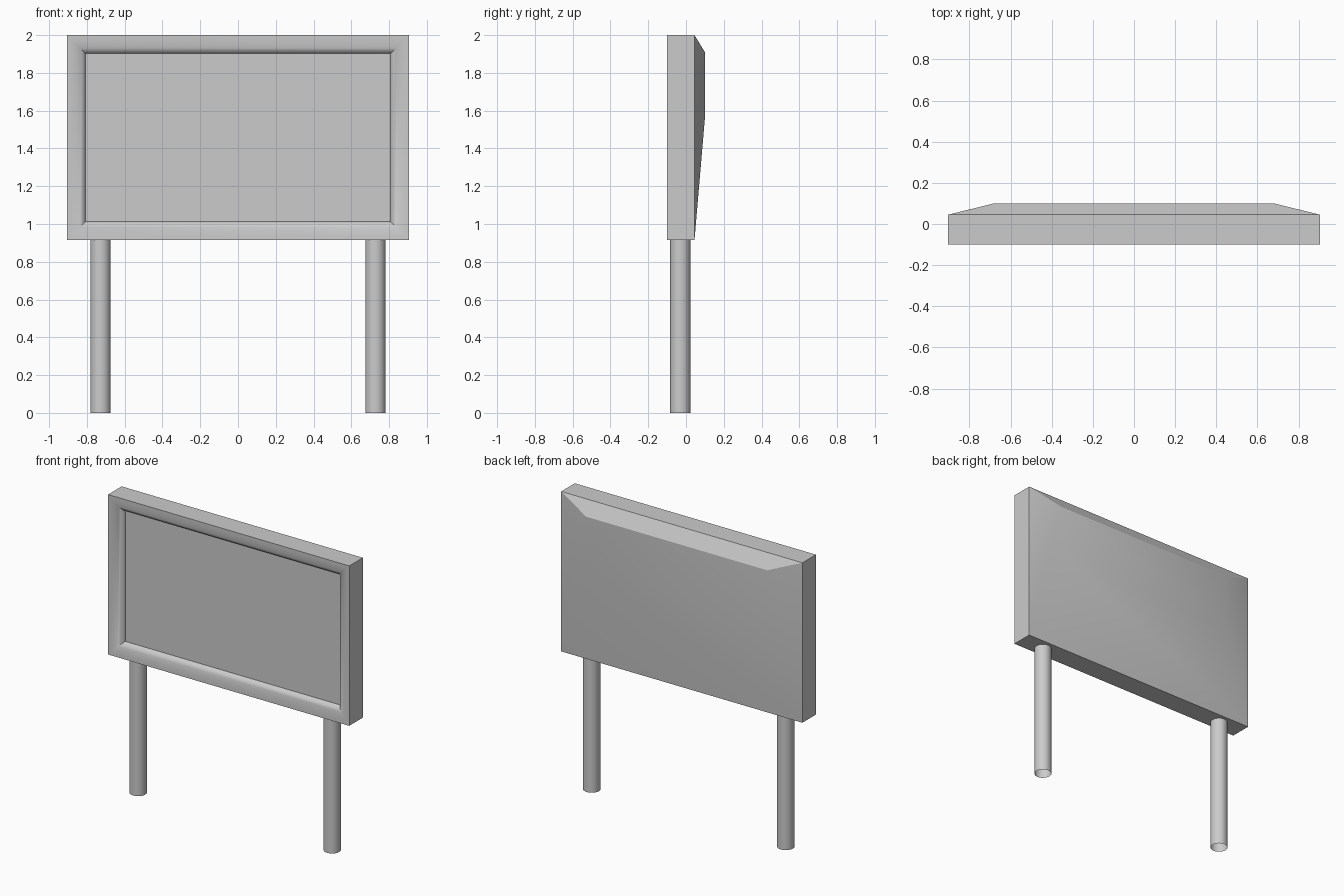
import bpy, bmesh, math

if "Cube" in bpy.data.objects:
    bpy.data.objects.remove(bpy.data.objects["Cube"])

grey = bpy.data.materials.new("light grey")
grey.diffuse_color = (0.6, 0.6, 0.6, 1)
grey.use_nodes = True
grey.node_tree.nodes["Principled BSDF"].inputs["Base Color"].default_value = grey.diffuse_color


def make_object(name, bm):
    mesh = bpy.data.meshes.new(name)
    bm.to_mesh(mesh)
    bm.free()
    mesh.materials.append(grey)
    obj = bpy.data.objects.new(name, mesh)
    bpy.context.collection.objects.link(obj)
    bpy.ops.object.select_all(action='DESELECT')
    obj.select_set(True)
    bpy.context.view_layer.objects.active = obj
    bpy.ops.object.shade_smooth_by_angle(angle=math.radians(30))
    return obj


def ring(bm, half_x, y, z0, z1):
    return [bm.verts.new((x, y, z)) for x, z in
            ((-half_x, z0), (half_x, z0), (half_x, z1), (-half_x, z1))]


# Sign housing: rectangular rings from the screen, over the rounded frame, to the sloped back
X, Z0, Z1 = 0.905, 0.915, 2.0
FRONT, BACK, RECESS, LIP = -0.10, 0.045, 0.045, 0.098
STEPS = 8
bm = bmesh.new()
rings = []
for i in range(STEPS + 1):
    a = math.pi / 2 * i / STEPS
    inset = LIP * math.cos(a)
    y = FRONT + RECESS * (1 - math.sin(a))
    rings.append(ring(bm, X - inset, y, Z0 + inset, Z1 - inset))
rings.append(ring(bm, X, BACK, Z0, Z1))
rings.append(ring(bm, 0.68, 0.10, 1.56, 1.91))
bm.faces.new(rings[0])
bm.faces.new(rings[-1])
for a, b in zip(rings, rings[1:]):
    for k in range(4):
        n = (k + 1) % 4
        bm.faces.new((a[k], a[n], b[n], b[k]))
bmesh.ops.recalc_face_normals(bm, faces=bm.faces)
make_object("sign_housing", bm)

# Two open tubular posts
for side, x in (("left", -0.728), ("right", 0.728)):
    bm = bmesh.new()
    bmesh.ops.create_cone(bm, cap_ends=False, segments=24, radius1=0.054,
                          radius2=0.054, depth=Z0)
    bmesh.ops.translate(bm, vec=(x, -0.03, Z0 / 2), verts=bm.verts)
    make_object(side + "_post", bm)
